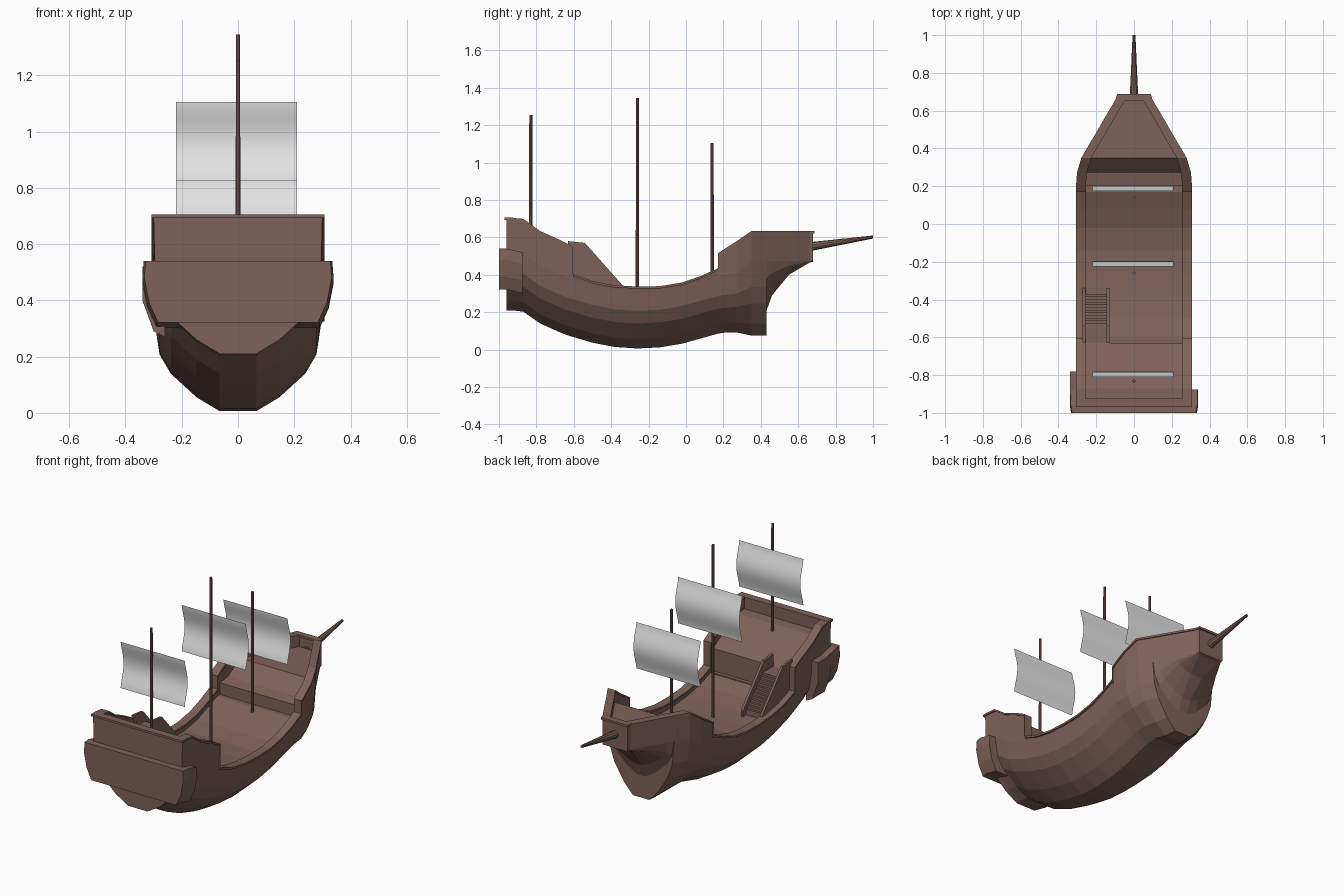
import bpy
import bmesh
import math
from mathutils import Vector

cube = bpy.data.objects.get("Cube")
if cube:
    bpy.data.objects.remove(cube, do_unlink=True)


def make_material(name, colour):
    mat = bpy.data.materials.new(name)
    mat.use_nodes = True
    mat.diffuse_color = (*colour, 1)
    mat.node_tree.nodes["Principled BSDF"].inputs["Base Color"].default_value = (*colour, 1)
    return mat


WOOD = make_material("brown wood", (0.21, 0.122, 0.1))
CLOTH = make_material("sail cloth", (0.8, 0.8, 0.8))


def finish(name, bm, mat=WOOD, smooth=False):
    bmesh.ops.remove_doubles(bm, verts=bm.verts, dist=0.00001)
    bmesh.ops.recalc_face_normals(bm, faces=bm.faces)
    mesh = bpy.data.meshes.new(name)
    bm.to_mesh(mesh)
    bm.free()
    mesh.materials.append(mat)
    for face in mesh.polygons:
        face.use_smooth = smooth
    obj = bpy.data.objects.new(name, mesh)
    bpy.context.collection.objects.link(obj)
    return obj


def loft(name, rings):
    """Skin a row of closed rings and cap both ends."""
    bm = bmesh.new()
    rows = [[bm.verts.new(point) for point in ring] for ring in rings]
    count = len(rows[0])
    for a, b in zip(rows, rows[1:]):
        for i in range(count):
            j = (i + 1) % count
            bm.faces.new((a[i], a[j], b[j], b[i]))
    bm.faces.new(rows[0])
    bm.faces.new(rows[-1])
    return finish(name, bm)


def box(name, low, high):
    corners = [(low[0], low[1]), (high[0], low[1]), (high[0], high[1]), (low[0], high[1])]
    return loft(name, [[(x, y, z) for x, y in corners] for z in (low[2], high[2])])


def pole(name, start, end, radius_start, radius_end):
    start, end = Vector(start), Vector(end)
    axis = end - start
    bm = bmesh.new()
    turn = axis.to_track_quat("Z", "Y").to_matrix().to_4x4()
    turn.translation = (start + end) / 2
    bmesh.ops.create_cone(bm, cap_ends=True, segments=10, radius1=radius_start,
                          radius2=radius_end, depth=axis.length, matrix=turn)
    return finish(name, bm)


# Hull body stations: y, keel height, rail height, deck height
body = [
    (-.96, .21, .7, .7), (-.93, .21, .7, .7), (-.93, .21, .7, .63),
    (-.87, .203, .695, .625), (-.78, .14, .63, .585), (-.68, .095, .585, .535),
    (-.63, .075, .56, .505), (-.63, .075, .56, .37),
    (-.605, .068, .545, .37), (-.605, .068, .4, .365),
    (-.5, .037, .362, .33), (-.38, .014, .34, .31), (-.26, .006, .333, .3),
    (-.14, .012, .335, .3), (-.02, .032, .355, .32), (.08, .06, .39, .355),
    (.17, .085, .43, .39), (.17, .085, .51, .39), (.2, .09, .53, .39),
    (.2, .09, .53, .46),
]
stations = [(y, k, k + .31, r, d, .065, .3) for y, k, r, d in body]

# Bow stations: y, keel, shoulder, rail, deck, keel half width, rail half width
stations += [
    (.27, .092, .41, .575, .475, .065, .295),
    (.35, .075, .475, .63, .56, .06, .272),
    (.43, .075, .475, .63, .56, .055, .225),
    (.431, .21, .475, .63, .56, .03, .224),
    (.46, .29, .475, .63, .56, .03, .207),
    (.55, .4, .475, .63, .56, .04, .155),
    (.66, .465, .475, .63, .56, .07, .09),
    (.66, .465, .475, .63, .63, .07, .09),
    (.68, .47, .475, .63, .63, .08, .085),
]
# Side curve: fraction of the width and fraction of the height
bilge = [(0, 0), (.35, .16), (.74, .43), (.91, .65), (.98, 1)]


def hull_ring(y, keel, shoulder, rail, deck, bottom, top):
    half = [(bottom + (top - bottom) * f, keel + (shoulder - keel) * g) for f, g in bilge]
    half += [(top, rail), (top - .04, rail), (top - .04, deck)]
    return [(x, y, z) for x, z in half] + [(-x, y, z) for x, z in reversed(half)]


loft("hull", [hull_ring(*s) for s in stations])

# Thin caps along the bulwarks
for side, label in ((1, "left"), (-1, "right")):
    rings = []
    for y, _, _, rail, _, _, top in stations:
        outer, inner = side * (top + .007), side * (top - .045)
        low, high = rail - .008, rail + .004
        rings.append([(outer, y, low), (outer, y, high), (inner, y, high), (inner, y, low)])
    loft(label + "_rail_cap", rings)
box("stern_rail_cap", (-.307, -.97, .692), (.307, -.925, .705))
box("bow_rail_cap", (-.09, .65, .622), (.09, .688, .635))

# Stern gallery, with a longer wing on the right side
side_profile = [(.29, .322), (.322, .39), (.34, .48), (.335, .54)]
outline = side_profile + [(-x, z) for x, z in reversed(side_profile)]
loft("stern_gallery", [
    [(x * .98, -1, z) for x, z in outline],
    [(x, -.96, z) for x, z in outline],
    [(x, -.875, z - .02) for x, z in outline],
])
wing = [(-.26, .27), (-.3, .29), (-.34, .4), (-.34, .52), (-.26, .52)]
loft("gallery_wing", [[(x, y, z) for x, z in wing] for y in (-.9, -.78)])

# Stairs up to the quarterdeck
panel = [(-.34, .29), (-.34, .345), (-.54, .57), (-.63, .58), (-.63, .36)]
for label, x in (("inner", -.145), ("outer", -.272)):
    loft(label + "_stair_panel", [[(px, y, z) for y, z in panel] for px in (x, x + .015)])
STEPS = 12
for i in range(STEPS):
    near = -.37 - .17 * i / STEPS
    box("stair_step", (-.26, -.63, .3), (-.14, near, .33 + .175 * (i + 1) / STEPS))


def sail(name, y, low, high):
    """A sheet bellied towards the bow."""
    bm = bmesh.new()
    rows = []
    count = 16
    for i in range(count + 1):
        t = i / count
        belly = y + .028 * math.sin(math.pi * t) ** 1.5
        z = low + (high - low) * t
        rows.append([bm.verts.new((x, belly, z)) for x in (-.22, .21)])
    for a, b in zip(rows, rows[1:]):
        bm.faces.new((a[0], a[1], b[1], b[0]))
    return finish(name, bm, CLOTH, smooth=True)


# Masts and sails: name, y, mast foot, mast top, sail top
for label, y, foot, top, head in (("mizzen", -.83, .59, 1.255, 1.105),
                                  ("main", -.26, .28, 1.345, 1.105),
                                  ("fore", .14, .35, 1.105, .985)):
    pole(label + "_mast", (0, y, foot), (0, y, top), .009, .008)
    sail(label + "_sail", y + .02 + (.015 if label != "mizzen" else 0), head - .28, head)

pole("bowsprit", (0, .66, .55), (0, 1, .602), .024, .008)
